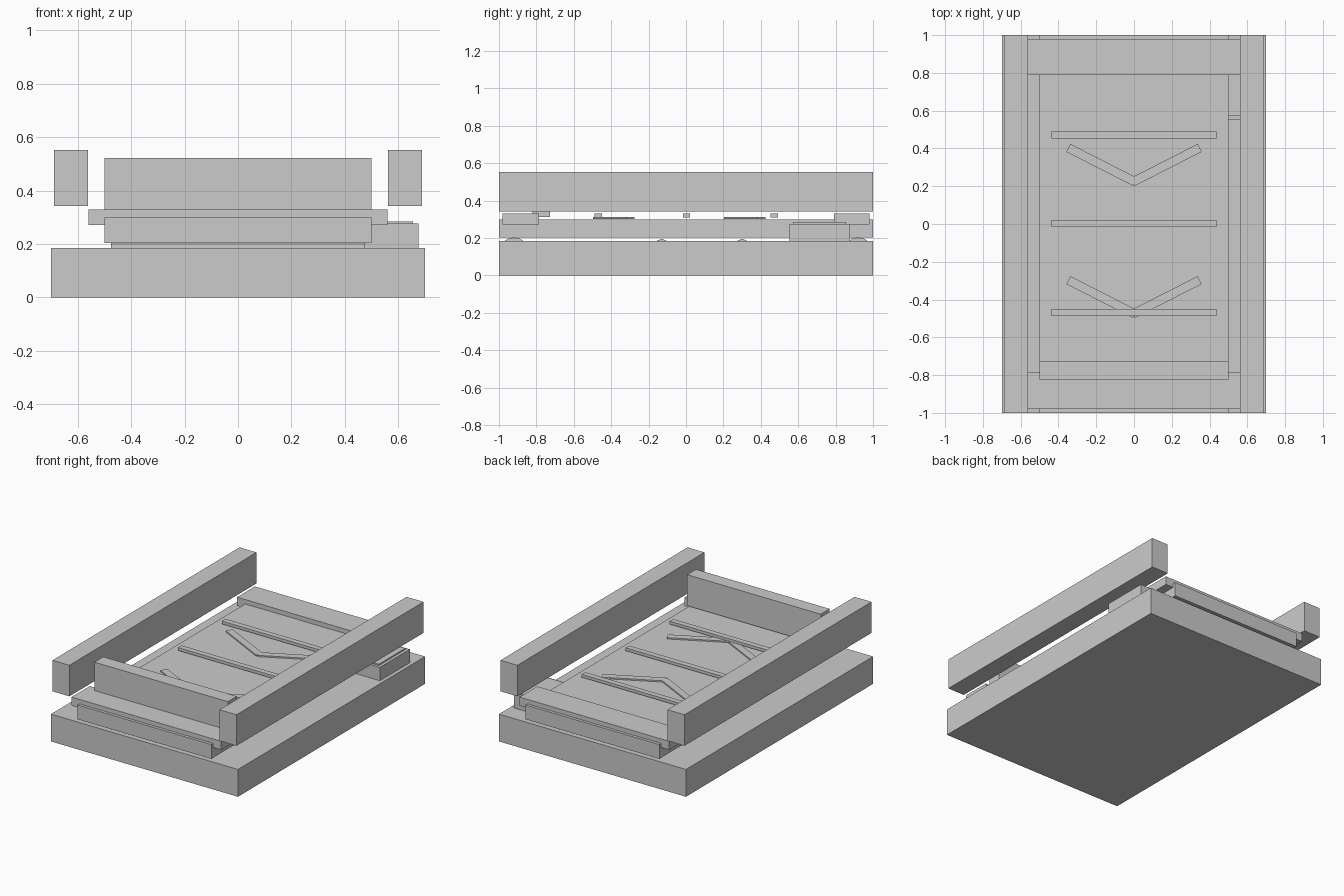
import bpy, bmesh, math
from mathutils import Matrix

if "Cube" in bpy.data.objects:
    bpy.data.objects.remove(bpy.data.objects["Cube"])


def finish(name, bm, loc, rot_z=0.0):
    mesh = bpy.data.meshes.new(name)
    bmesh.ops.recalc_face_normals(bm, faces=bm.faces)
    bm.to_mesh(mesh)
    bm.free()
    ob = bpy.data.objects.new(name, mesh)
    ob.location = loc
    ob.rotation_euler.z = rot_z
    bpy.context.collection.objects.link(ob)
    return ob


def box(name, x, y, z, rot_z=0.0):
    """Box from (min, max) ranges, turned about its own centre."""
    bm = bmesh.new()
    bmesh.ops.create_cube(bm, size=1)
    bmesh.ops.scale(bm, vec=[r[1] - r[0] for r in (x, y, z)], verts=bm.verts)
    return finish(name, bm, [(r[0] + r[1]) / 2 for r in (x, y, z)], rot_z)


def roller(name, y, top, radius, half_len, sides):
    """Cylinder lying along x, with its highest corner at top."""
    bm = bmesh.new()
    bmesh.ops.create_cone(bm, cap_ends=True, segments=sides, radius1=radius,
                          radius2=radius, depth=2 * half_len,
                          matrix=Matrix.Rotation(math.pi / 2, 4, 'Y'))
    return finish(name, bm, (0, y, top - radius))


# Bed and belt
box("base_frame", (-0.70, 0.70), (-1, 1), (0, 0.185))
box("belt", (-0.50, 0.50), (-1, 1), (0.203, 0.30))

# Side rails
for side, s in (("left", -1), ("right", 1)):
    c = s * 0.6255
    box(f"{side}_rail", (c - 0.0635, c + 0.0635), (-1, 1), (0.342, 0.552))

# End crossbars and front stop plate
box("front_crossbar", (-0.56, 0.56), (-0.98, -0.785), (0.272, 0.33))
box("back_crossbar", (-0.56, 0.56), (0.79, 0.98), (0.272, 0.33))
box("front_stop", (-0.50, 0.50), (-0.822, -0.727), (0.312, 0.522))

# Rollers under the belt
for name, y in (("front_roller", -0.92), ("back_roller", 0.92)):
    roller(name, y, 0.203, 0.08, 0.475, 16)
for i, y in enumerate((-0.13, 0.30)):
    roller(f"idler_roller_{i + 1}", y, 0.196, 0.05, 0.475, 8)

# Cross slats on the belt
for i, y in enumerate((-0.469, 0.002, 0.472)):
    box(f"slat_{i + 1}", (-0.437, 0.437), (y - 0.019, y + 0.019), (0.31, 0.33))

# Direction chevrons, two mirrored arms each
for i, y in enumerate((-0.387, 0.313)):
    for side, s in (("left", -1), ("right", 1)):
        c = s * 0.171
        box(f"chevron_{i + 1}_{side}_arm", (c - 0.198, c + 0.198),
            (y - 0.0235, y + 0.0235), (0.303, 0.312), s * math.radians(27))

# Motor housing with lid
box("motor_housing", (0.475, 0.675), (0.553, 0.873), (0.175, 0.276))
box("motor_lid", (0.495, 0.655), (0.571, 0.855), (0.276, 0.285))
